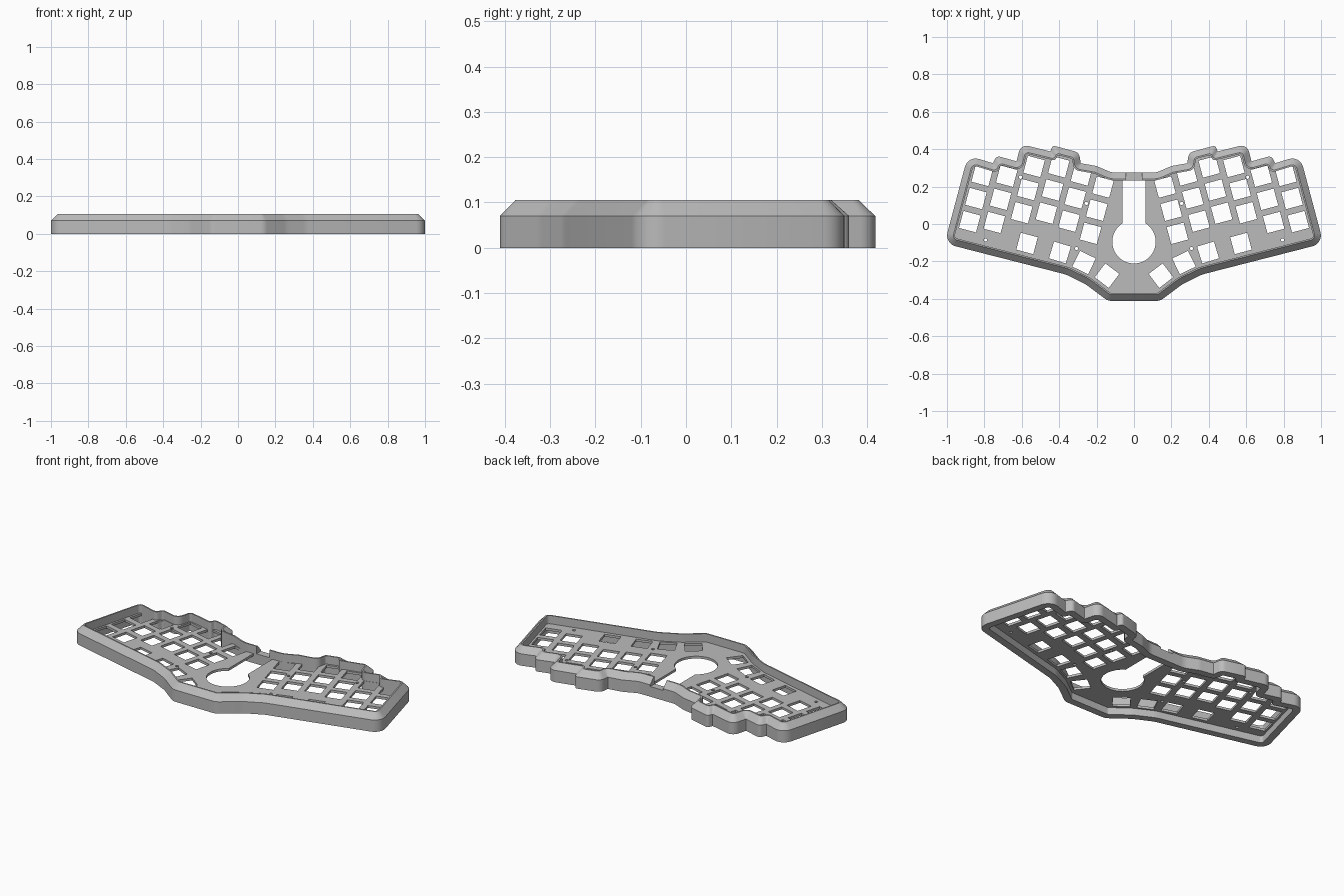
import bpy, bmesh, math
from mathutils import Vector, Matrix

cube = bpy.data.objects.get("Cube")
if cube:
    bpy.data.objects.remove(cube, do_unlink=True)

grey = bpy.data.materials.new("case grey")
grey.use_nodes = True
COLOUR = (0.5, 0.5, 0.5, 1)
grey.diffuse_color = COLOUR
grey.node_tree.nodes["Principled BSDF"].inputs["Base Color"].default_value = COLOUR

# Left half of the case outline, back to front: x, y, corner radius
HALF = [
    (.12, .275, .1), (.2, .31, .1), (.285, .325, .003), (.293, .382, .055),
    (.435, .42, .055), (.447, .388, .003), (.605, .427, .055), (.628, .335, .003),
    (.735, .365, .055), (.755, .325, .003), (.888, .366, .06), (1.013, -.104, .06),
    (.364, -.27, .15), (.257, -.323, .15), (.14, -.411, .06),
]
OUTLINE = HALF + [(-x, y, r) for x, y, r in reversed(HALF)]
ARC_STEPS = 6


def inset_loop(d):
    """Outline moved inward by d, with every corner rounded in the same number of steps."""
    pts = [Vector(p[:2]) for p in OUTLINE]
    n = len(pts)
    dirs = [(pts[(i + 1) % n] - pts[i]).normalized() for i in range(n)]
    corners = []
    for i in range(n):
        a, b = dirs[i - 1], dirs[i]
        na, nb = Vector((a.y, -a.x)), Vector((b.y, -b.x))
        corners.append(pts[i] + (na + nb) * d / (1 + na.dot(nb)))
    loop = []
    for i in range(n):
        a, b = dirs[i - 1], dirs[i]
        c = corners[i]
        convex = a.cross(b) < 0
        r = OUTLINE[i][2]
        r = max(r - d, .004) if convex else r + d
        half_turn = a.angle(b) / 2
        room = min((c - corners[i - 1]).length, (corners[(i + 1) % n] - c).length) * .45
        t = min(r * math.tan(half_turn), room)
        r = t / math.tan(half_turn)
        side = 1 if convex else -1
        start = c - a * t
        centre = start + Vector((a.y, -a.x)) * r * side
        for k in range(ARC_STEPS + 1):
            turn = Matrix.Rotation(-side * 2 * half_turn * k / ARC_STEPS, 2)
            loop.append(centre + turn @ (start - centre))
    return loop


def make_object(name, bm):
    bmesh.ops.recalc_face_normals(bm, faces=bm.faces)
    mesh = bpy.data.meshes.new(name)
    bm.to_mesh(mesh)
    bm.free()
    obj = bpy.data.objects.new(name, mesh)
    bpy.context.collection.objects.link(obj)
    mesh.materials.append(grey)
    return obj


def sweep(bm, rings, closed):
    """Skin rings of equal length; closed joins last to first, otherwise both ends are capped."""
    vs = [[bm.verts.new((p.x, p.y, z)) for p in inset_loop(d)] for d, z in rings]
    n = len(vs[0])
    for j in range(len(vs) if closed else len(vs) - 1):
        lo, hi = vs[j], vs[(j + 1) % len(vs)]
        for i in range(n):
            k = (i + 1) % n
            bm.faces.new((lo[i], lo[k], hi[k], hi[i]))
    if not closed:
        bm.faces.new(vs[0])
        bm.faces.new(vs[-1])


def add_box(bm, centre, size, angle=0):
    m = Matrix.Translation(centre) @ Matrix.Rotation(angle, 4, 'Z') @ Matrix.Diagonal((*size, 1))
    bmesh.ops.create_cube(bm, size=1, matrix=m)


def add_disc(bm, x, y, radius, steps):
    bmesh.ops.create_cone(bm, cap_ends=True, segments=steps, radius1=radius, radius2=radius,
                          depth=.2, matrix=Matrix.Translation((x, y, .05)))


def cut(obj, name, bm):
    cutter = make_object(name, bm)
    cutter.hide_render = True
    mod = obj.modifiers.new(name, 'BOOLEAN')
    mod.operation = 'DIFFERENCE'
    mod.solver = 'EXACT'
    mod.object = cutter
    bpy.context.view_layer.objects.active = obj
    bpy.ops.object.modifier_apply(modifier=name)
    bpy.data.objects.remove(cutter, do_unlink=True)


# Rim wall with a chamfered outer edge
bm = bmesh.new()
sweep(bm, [(0, 0), (0, .07), (.034, .105), (.042, .105), (.042, 0)], True)
rim = make_object("rim_wall", bm)

# Cable notch in the back of the rim
bm = bmesh.new()
add_box(bm, (0, .26, .16), (.085, .14, .2))
cut(rim, "cable_notch", bm)

# Switch plate
bm = bmesh.new()
sweep(bm, [(.039, .042), (.039, .056)], False)
plate = make_object("switch_plate", bm)

# Key, thumb key and screw openings, mirrored on both halves
PITCH, KEY, TILT = .128, .094, math.radians(15)
inward = Vector((-math.cos(TILT), -math.sin(TILT)))
up = Vector((-math.sin(TILT), math.cos(TILT)))
STAGGER = [0, .03, .118, .15, .14, .107]
keys = []
for col, lift in enumerate(STAGGER):
    for row in (-1, 0, 1):
        p = Vector((.845, .136)) + inward * PITCH * col + up * (lift + PITCH * row)
        keys.append((p.x, p.y, TILT))
THUMBS = [(.572, -.104, 15), (.396, -.152, 17), (.267, -.206, 26), (.144, -.276, 37)]
keys += [(x, y, math.radians(a)) for x, y, a in THUMBS]
SCREWS = [(.794, -.085), (.308, -.131), (.255, .11), (.607, .25)]

bm = bmesh.new()
for side in (1, -1):
    for x, y, a in keys:
        add_box(bm, (side * x, y, .05), (KEY, KEY, .2), side * a)
    for x, y in SCREWS:
        add_disc(bm, side * x, y, .009, 12)
add_disc(bm, 0, -.095, .116, 64)
cut(plate, "key_openings", bm)

# Centre slot running from the round opening to the back wall
bm = bmesh.new()
add_box(bm, (0, .1, .05), (.125, .32, .2))
cut(plate, "centre_slot", bm)

# Smooth rounded corners, sharp edges kept
for obj in (rim, plate):
    bpy.ops.object.select_all(action='DESELECT')
    obj.select_set(True)
    bpy.context.view_layer.objects.active = obj
    bpy.ops.object.shade_smooth_by_angle(angle=math.radians(30))
